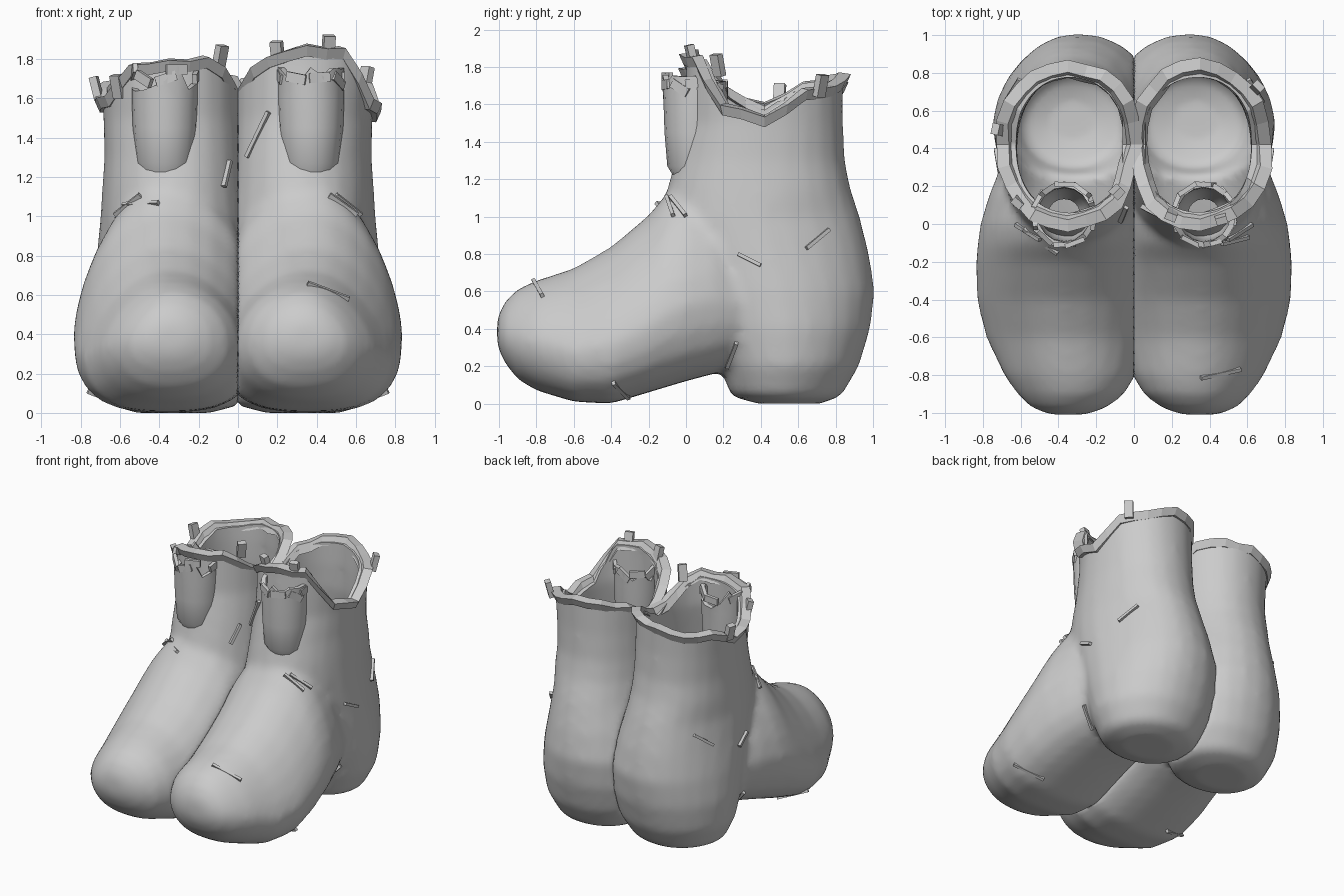
import bpy, bmesh, math, random
from mathutils import Vector, Matrix

random.seed(4)
cube = bpy.data.objects.get("Cube")
if cube:
    bpy.data.objects.remove(cube, do_unlink=True)

grey = bpy.data.materials.new("plain_grey")
grey.use_nodes = True
grey.diffuse_color = (0.6, 0.6, 0.6, 1)
grey.node_tree.nodes["Principled BSDF"].inputs["Base Color"].default_value = (0.6, 0.6, 0.6, 1)

# Sections: position, x range, then y range (leg, going up) or z range (foot, going back)
LEG = [(0, .14, .52, .38, .72), (0.04, -.01, .65, .24, .83), (0.2, -.1, .73, .18, .925),
       (0.4, -.14, .75, .1, .985), (0.6, -.15, .74, 0, 1.01), (0.8, -.11, .72, -.09, .98),
       (1.0, -.06, .7, -.13, .93), (1.15, -.04, .69, -.1, .88), (1.3, -.03, .68, -.06, .85),
       (1.5, -.02, .685, -.01, .84), (1.8, -.02, .71, 0, .84), (2.2, -.02, .71, 0, .84)]
FOOT = [(-1.01, .25, .45, .31, .46), (-.97, .14, .55, .22, .545), (-.9, .05, .62, .13, .615),
        (-.8, -.01, .69, .07, .66), (-.6, -.07, .785, .01, .725), (-.4, -.1, .835, 0, .84),
        (-.2, -.1, .84, .06, 1.01), (-.1, -.1, .83, .09, 1.13), (0, -.1, .815, .12, 1.19),
        (.15, -.1, .77, .16, 1.2), (.35, -.05, .69, .25, 1), (.5, .05, .6, .3, .9)]
# Torn rim heights, starting at the outer side and passing the back
RIM = {"left": [1.52, 1.66, 1.69, 1.73, 1.72, 1.68, 1.57, 1.67, 1.78, 1.84, 1.84, 1.57],
       "right": [1.57, 1.66, 1.66, 1.7, 1.7, 1.68, 1.57, 1.67, 1.78, 1.76, 1.74, 1.6]}
SEG = 24


def bridge(bm, rings, caps=True, closed=False):
    n = len(rings[0])
    pairs = list(zip(rings, rings[1:])) + ([(rings[-1], rings[0])] if closed else [])
    for a, b in pairs:
        for i in range(n):
            bm.faces.new((a[i], a[(i + 1) % n], b[(i + 1) % n], b[i]))
    if caps:
        bm.faces.new(rings[0])
        bm.faces.new(rings[-1])


def leg_curve(i):
    # Slightly squared circle
    a = math.tau * i / SEG
    c, s = math.cos(a), math.sin(a)
    return math.copysign(abs(c) ** .94, c), math.copysign(abs(s) ** .94, s)


def loft(bm, sections, upright, side, inset):
    rings = []
    for t, x0, x1, b0, b1 in sections:
        ring = []
        for i in range(SEG):
            if upright:
                # Heel narrows towards the back on its outer side
                c, s = leg_curve(i)
                if t < 1.1 and c > 0:
                    c *= 1 - .12 * max(s, 0)
            else:
                # Pear-shaped foot: broad low down, narrower above; the toe is rounder
                c, s = math.cos(math.tau * i / SEG), math.sin(math.tau * i / SEG)
                if c > 0:
                    c *= 1 - .18 * max(s, 0)
                s = 2 * ((1 + s) / 2) ** (1.4 if t > -.7 else 1.15) - 1
            x = side * ((x0 + x1) / 2 + c * ((x1 - x0) / 2 - inset))
            b = (b0 + b1) / 2 + s * ((b1 - b0) / 2 - inset)
            p = (x, b, t + inset) if upright else (x, t + inset, b)
            ring.append(bm.verts.new(p))
        rings.append(ring)
    bridge(bm, rings)


def make(name, bm):
    bmesh.ops.recalc_face_normals(bm, faces=bm.faces[:])
    mesh = bpy.data.meshes.new(name)
    bm.to_mesh(mesh)
    bm.free()
    mesh.materials.append(grey)
    obj = bpy.data.objects.new(name, mesh)
    bpy.context.collection.objects.link(obj)
    return obj


def bake(obj):
    dg = bpy.context.evaluated_depsgraph_get()
    mesh = bpy.data.meshes.new_from_object(obj.evaluated_get(dg))
    obj.modifiers.clear()
    obj.data = mesh
    mesh.materials.clear()
    mesh.materials.append(grey)


def smooth(obj, degrees):
    bpy.ops.object.select_all(action='DESELECT')
    obj.select_set(True)
    bpy.context.view_layer.objects.active = obj
    bpy.ops.object.shade_smooth_by_angle(angle=math.radians(degrees))


def body(name, side, inset):
    # Leg and foot fused into one soft solid, pressed flat against the other boot
    bm = bmesh.new()
    loft(bm, LEG, True, side, inset)
    loft(bm, FOOT, False, side, inset)
    obj = make(name, bm)
    fuse = obj.modifiers.new("fuse", 'REMESH')
    fuse.mode, fuse.voxel_size = 'VOXEL', 0.03
    soft = obj.modifiers.new("soft", 'SMOOTH')
    soft.factor, soft.iterations = 0.5, 7
    bake(obj)
    for v in obj.data.vertices:
        v.co.x = side * max(side * v.co.x, 0.001 + inset)
    return obj


def rim_height(side_name, i):
    h = RIM[side_name]
    return h[i // 2] if i % 2 == 0 else (h[i // 2] + h[(i // 2 + 1) % 12]) / 2


def rim_point(side, i, scale, grow=0):
    c, s = leg_curve(i)
    return side * (.35 + c * (.355 * scale + grow)), .42 + s * (.42 * scale + grow)


def box(bm, centre, size, turn):
    m = Matrix.Translation(centre) @ turn @ Matrix.Diagonal((*size, 1))
    bmesh.ops.create_cube(bm, size=1, matrix=m)


def sliver(bm, boot, p, q, direction):
    # Thin scrap lying on the skin between two projected points
    ends = []
    for pt in (p, q):
        hit, loc, normal, _ = boot.ray_cast(Vector(pt) - 3 * direction, direction)
        if not hit:
            return
        ends.append(loc)
    along = ends[1] - ends[0]
    x = along.normalized()
    y = normal.cross(x).normalized()
    turn = Matrix((x, y, x.cross(y))).transposed().to_4x4()
    box(bm, (ends[0] + ends[1]) / 2, (along.length, .02, .045), turn)


FRONT_CUTS = {"left": [(.05, 1.3, .16, 1.53), (.46, 1.1, .6, 1), (.35, .65, .56, .57)],
              "right": [(-.58, 1.05, -.4, 1.06), (-.08, 1.15, -.05, 1.28)]}
SIDE_CUTS = [(.28, .8, .4, .74), (.64, .83, .76, .93), (-.08, 1.1, 0, 1),
             (.22, .2, .27, .33), (-.39, .12, -.31, .04)]
SPIKES = {"left": [(.46, .03, 1.86), (.2, .05, 1.83), (.65, .72, 1.7)],
          "right": [(-.72, .5, 1.65), (-.09, .17, 1.81), (-.61, .12, 1.66)]}

for name, side in (("left", 1), ("right", -1)):
    # Boot shell: solid, hollowed, then torn open at the top
    boot = body(name + "_boot", side, 0)
    hollow = body("hollow_cutter", side, .06)
    bm = bmesh.new()
    rings = [[bm.verts.new((*rim_point(side, i, k), z or rim_height(name, i))) for i in range(SEG)]
             for k, z in ((.7, 0), (1.3, 0), (1.3, 2.6), (.7, 2.6))]
    bridge(bm, rings)
    top = make("top_cutter", bm)
    for cutter in (hollow, top):
        cutter.hide_render = True
        cut = boot.modifiers.new("cut", 'BOOLEAN')
        cut.operation, cut.solver, cut.object = 'DIFFERENCE', 'EXACT', cutter
        bake(boot)
        bpy.data.objects.remove(cutter, do_unlink=True)
    smooth(boot, 40)

    # Blocky torn rim band
    bm = bmesh.new()
    rings = [[], [], [], []]
    for i in range(SEG):
        wobble = random.uniform(-.014, .014)
        z = rim_height(name, i) + wobble
        for ring, grow, dz in zip(rings, (.005, .03, -.035, -.065), (-.035, .02, .03, -.03)):
            ring.append(bm.verts.new((*rim_point(side, i, 1, grow + wobble), z + dz)))
    bridge(bm, rings, caps=False, closed=True)
    make(name + "_rim", bm)

    # Open pocket tube at the front of the leg
    bm = bmesh.new()
    rings = []
    for z, rx, ry, cy in ((1.17, .11, .1, .06), (1.27, .15, .15, .05), (1.45, .165, .165, .05),
                          (1.6, .17, .17, .05), (1.7, .17, .175, .05)):
        ring = []
        for i in range(16):
            a = math.tau * i / 16
            dz = random.uniform(-.07, .07) if z == 1.7 else 0
            ring.append(bm.verts.new((side * (.37 + rx * math.cos(a)), cy + ry * math.sin(a), z + dz)))
        rings.append(ring)
    bridge(bm, rings, caps=False)
    tube = make(name + "_pocket", bm)
    shell = tube.modifiers.new("shell", 'SOLIDIFY')
    shell.thickness = .03
    bake(tube)
    smooth(tube, 40)

    # Crumpled scraps around the pocket and the rim
    bm = bmesh.new()
    for i in range(9):
        a = math.tau * (i + random.uniform(-.3, .3)) / 9
        spot = (side * (.37 + .16 * math.cos(a)), .05 + .16 * math.sin(a), random.uniform(1.68, 1.76))
        turn = Matrix.Rotation(side * a, 4, 'Z') @ Matrix.Rotation(random.uniform(-.6, .6), 4, 'X')
        box(bm, spot, (.025, .11, .05), turn)
    for x, y, z in SPIKES[name]:
        a = math.atan2(y - .42, x - side * .35)
        box(bm, (x, y, z), (.04, .06, .12), Matrix.Rotation(a, 4, 'Z') @ Matrix.Rotation(.25, 4, 'Y'))
    make(name + "_scraps", bm)

    # Slivers on the skin
    bpy.context.view_layer.update()
    bm = bmesh.new()
    for x0, z0, x1, z1 in FRONT_CUTS[name]:
        sliver(bm, boot, (x0, 0, z0), (x1, 0, z1), Vector((0, 1, 0)))
    for y0, z0, y1, z1 in SIDE_CUTS:
        sliver(bm, boot, (side, y0, z0), (side, y1, z1), Vector((-side, 0, 0)))
    make(name + "_slivers", bm)
